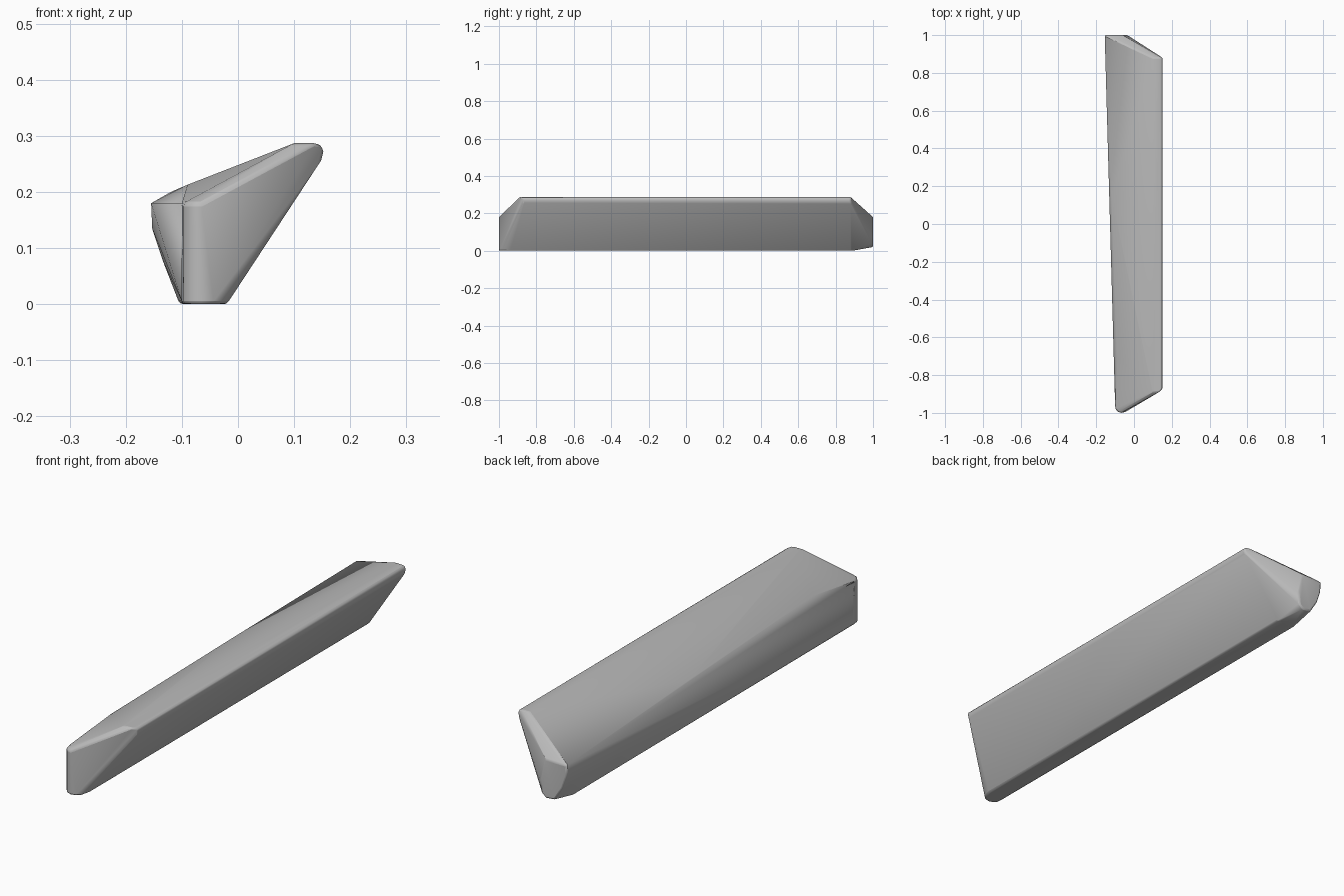
import bpy
import bmesh
import math

if "Cube" in bpy.data.objects:
    bpy.data.objects.remove(bpy.data.objects["Cube"], do_unlink=True)

grey = bpy.data.materials.new("plain grey")
grey.use_nodes = True
colour = (0.5, 0.5, 0.5, 1)
grey.diffuse_color = colour
grey.node_tree.nodes["Principled BSDF"].inputs["Base Color"].default_value = colour

bm = bmesh.new()


def add(points):
    for p in points:
        bm.verts.new(p)


# rounded upright nose at the front
for z in (0, 0.18):
    add([(-0.1, -0.96, z), (-0.097, -0.98, z), (-0.085, -0.994, z), (-0.065, -1, z)])
add([(-0.045, -0.995, 0), (-0.03, -0.98, 0), (-0.02, -0.94, 0)])

# rounded upper edge along the leaning side, and the bottom edges
for y, inset in ((-0.87, 0.02), (0.88, 0)):
    add([(0.1, y - inset, 0.287), (0.135, y - inset, 0.287), (0.148, y, 0.284),
         (0.152, y, 0.272), (0.148, y, 0.256)])
add([(-0.02, 0.88, 0), (-0.03, 0.89, 0), (-0.104, 0.88, 0)])

# shoulder where the top slope meets the tapering side
add([(-0.09, -0.7, 0.213), (-0.12, 0.15, 0.2)])

# flat end pad at the back
add((x, 1, z) for x, z in [(-0.155, 0.18), (-0.06, 0.18), (-0.036, 0.08), (-0.042, 0.035),
                           (-0.06, 0.02), (-0.1, 0.024), (-0.135, 0.08), (-0.153, 0.135)])

# skin the corners into one solid
result = bmesh.ops.convex_hull(bm, input=bm.verts[:])
loose = {g for g in result["geom_interior"] + result["geom_unused"]
         if isinstance(g, bmesh.types.BMVert)}
bmesh.ops.delete(bm, geom=list(loose), context="VERTS")
bmesh.ops.dissolve_limit(bm, angle_limit=math.radians(0.5), verts=bm.verts[:], edges=bm.edges[:])
bmesh.ops.recalc_face_normals(bm, faces=bm.faces[:])

mesh = bpy.data.meshes.new("tapered_bar")
bm.to_mesh(mesh)
bm.free()
bar = bpy.data.objects.new("tapered_bar", mesh)
bpy.context.collection.objects.link(bar)
mesh.materials.append(grey)

# soften the long edges and keep the end facets crisp
bevel = bar.modifiers.new("soft_edges", "BEVEL")
bevel.width = 0.006
bevel.segments = 2
bevel.limit_method = "ANGLE"
bevel.angle_limit = math.radians(35)
bpy.ops.object.select_all(action="DESELECT")
bar.select_set(True)
bpy.context.view_layer.objects.active = bar
bpy.ops.object.shade_smooth_by_angle(angle=math.radians(35))
